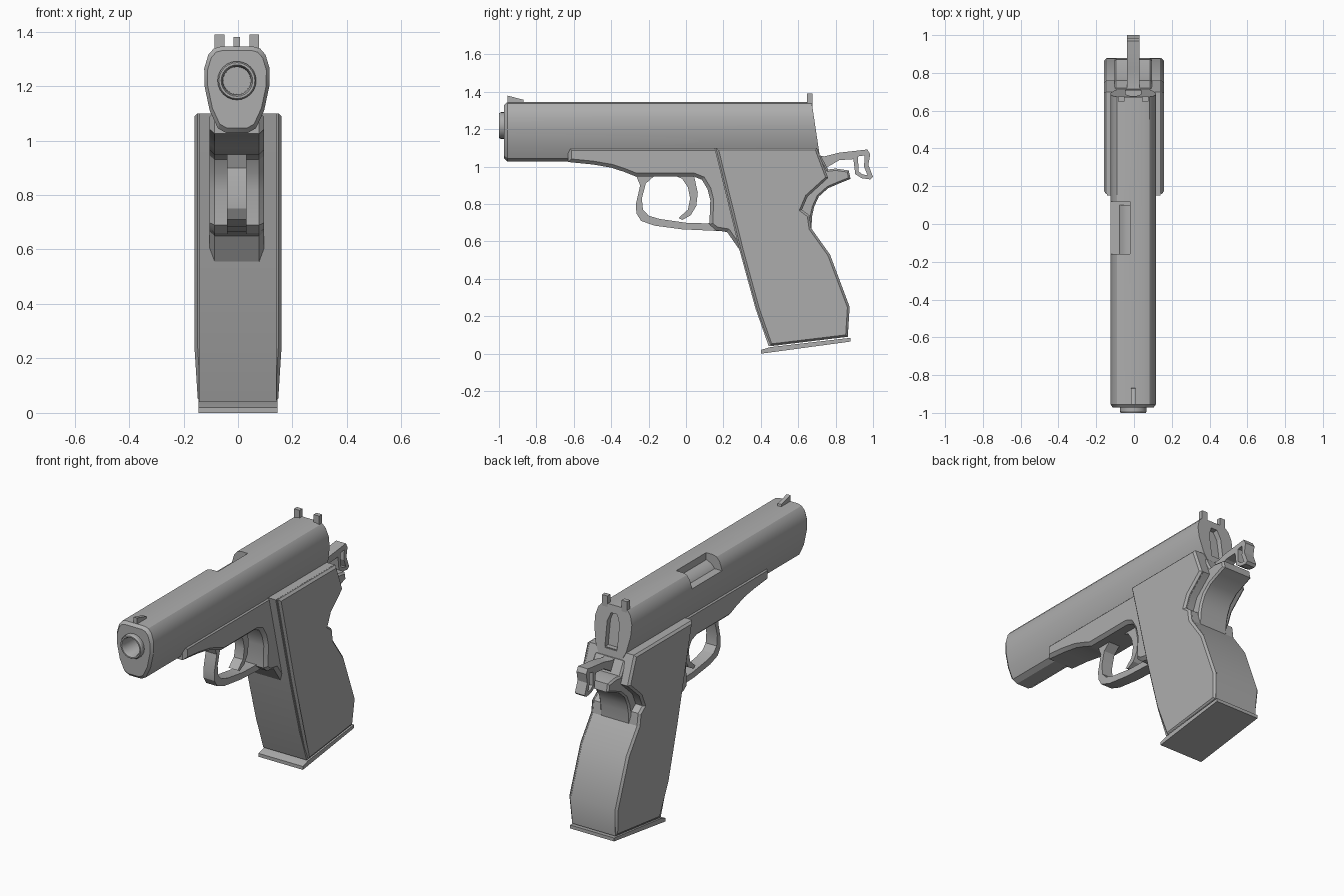
import bpy, bmesh, math
from mathutils import Vector

if "Cube" in bpy.data.objects:
    bpy.data.objects.remove(bpy.data.objects["Cube"])

CX = -0.004  # centre line of the slide and barrel

grey = bpy.data.materials.new("steel grey")
grey.diffuse_color = (0.42, 0.42, 0.42, 1)
grey.use_nodes = True
grey.node_tree.nodes["Principled BSDF"].inputs["Base Color"].default_value = grey.diffuse_color


def finish(name, bm):
    bmesh.ops.recalc_face_normals(bm, faces=bm.faces)
    me = bpy.data.meshes.new(name)
    bm.to_mesh(me)
    bm.free()
    me.materials.append(grey)
    ob = bpy.data.objects.new(name, me)
    bpy.context.collection.objects.link(ob)
    return ob


def loft(name, rings):
    """Skin a stack of equal-length closed rings and cap both ends."""
    bm = bmesh.new()
    loops = [[bm.verts.new(p) for p in r] for r in rings]
    n = len(loops[0])
    for a, b in zip(loops, loops[1:]):
        for i in range(n):
            j = (i + 1) % n
            bm.faces.new((a[i], a[j], b[j], b[i]))
    bm.faces.new(loops[0])
    bm.faces.new(loops[-1])
    return finish(name, bm)


def prism(name, prof, x0, x1, chamfer=0.0):
    """Extrude a (y, z) side profile across x, chamfering the cap edges."""
    bm = bmesh.new()
    a = [bm.verts.new((x0, y, z)) for y, z in prof]
    b = [bm.verts.new((x1, y, z)) for y, z in prof]
    n = len(prof)
    caps = [bm.faces.new(a), bm.faces.new(b)]
    for i in range(n):
        j = (i + 1) % n
        bm.faces.new((a[i], a[j], b[j], b[i]))
    bmesh.ops.recalc_face_normals(bm, faces=bm.faces)
    if chamfer:
        edges = list({e for f in caps for e in f.edges})
        bmesh.ops.bevel(bm, geom=edges, offset=chamfer, segments=1,
                        affect='EDGES', clamp_overlap=True)
    return finish(name, bm)


def box(name, x0, x1, y0, y1, z0, z1):
    return prism(name, [(y0, z0), (y1, z0), (y1, z1), (y0, z1)], x0, x1)


def cut(target, cutter):
    cutter.hide_render = True
    cutter.display_type = 'WIRE'
    m = target.modifiers.new("cut", 'BOOLEAN')
    m.operation = 'DIFFERENCE'
    m.solver = 'EXACT'
    m.object = cutter


def circle(y, r, z=1.22, n=24):
    return [(CX + r * math.cos(2 * math.pi * i / n), y,
             z + r * math.sin(2 * math.pi * i / n)) for i in range(n)]


# slide: tapered cross-section, chamfered nose, slanted rear
half = [(0.04, 1.028), (0.07, 1.045), (0.1, 1.11), (0.119, 1.2),
        (0.12, 1.265), (0.105, 1.315), (0.085, 1.338), (0.06, 1.345)]
section = half + [(-x, z) for x, z in reversed(half)]


def slide_ring(y, s, slant=0.0):
    return [(CX + x * s, y + (1.345 - z) * slant, 1.2 + (z - 1.2) * s)
            for x, z in section]


slide = loft("slide", [slide_ring(-0.972, 0.9), slide_ring(-0.955, 1),
                       slide_ring(0.672, 1, 0.15)])
cut(slide, box("port_cutter", -0.2, -0.02, -0.16, 0.12, 1.265, 1.5))
cut(slide, loft("bore_cutter", [circle(-1.1, 0.06), circle(-0.75, 0.06)]))
# arched recess in the rear of the slide
arch = [(CX - 0.04, 1.1), (CX + 0.04, 1.1), (CX + 0.04, 1.25),
        (CX + 0.02, 1.3), (CX - 0.02, 1.3), (CX - 0.04, 1.25)]
cut(slide, loft("recess_cutter", [[(x, y + (1.345 - z) * 0.15, z) for x, z in arch]
                                  for y in (0.64, 0.8)]))

# barrel tube with open muzzle
loft("barrel", [circle(-0.8, 0.05), circle(-0.985, 0.052), circle(-1.0, 0.058),
                circle(-1.0, 0.066), circle(-0.99, 0.071), circle(-0.8, 0.071)])
loft("chamber", [circle(-0.17, 0.085), circle(0.1, 0.085)])

# sights
prism("front_sight", [(-0.955, 1.33), (-0.955, 1.38), (-0.87, 1.358), (-0.865, 1.33)],
      CX - 0.012, CX + 0.012)
for side in (-1, 1):
    c = CX + side * 0.064
    box("rear_sight_post", c - 0.018, c + 0.018, 0.648, 0.675, 1.32, 1.39)

# frame with dust cover and front strap block
prism("frame", [(-0.63, 1.105), (-0.63, 1.025), (-0.5, 1.012), (-0.4, 0.995),
                (-0.33, 0.972), (-0.27, 0.948), (0.04, 0.948), (0.085, 0.93),
                (0.115, 0.88), (0.13, 0.82), (0.125, 0.69), (0.16, 0.66),
                (0.22, 0.65), (0.29, 0.55), (0.6, 0.6), (0.69, 0.95), (0.705, 1.105)],
      CX - 0.1, CX + 0.1, 0.018)

# trigger guard strip: outer path then inner path
prism("trigger_guard", [(-0.27, 0.96), (-0.245, 0.9), (-0.268, 0.8), (-0.265, 0.75),
                        (-0.24, 0.71), (-0.17, 0.685), (-0.02, 0.665), (0.2, 0.655),
                        (0.2, 0.7), (0.1, 0.697), (0.0, 0.7), (-0.14, 0.72),
                        (-0.2, 0.738), (-0.23, 0.77), (-0.236, 0.83),
                        (-0.215, 0.91), (-0.17, 0.95), (-0.17, 0.97)],
      CX - 0.036, CX + 0.036)

# trigger blade
prism("trigger", [(-0.08, 0.96), (-0.02, 0.935), (0.01, 0.89), (0.022, 0.83),
                  (0.01, 0.77), (-0.04, 0.725), (-0.02, 0.715), (0.025, 0.74),
                  (0.055, 0.79), (0.063, 0.86), (0.05, 0.92), (0.04, 0.96)],
      CX - 0.03, CX + 0.03)

# grip core and side panels share one outline
outline = [(0.16, 1.1), (0.295, 0.55), (0.38, 0.24), (0.45, 0.04), (0.865, 0.09),
           (0.875, 0.25), (0.77, 0.53), (0.67, 0.67), (0.66, 0.74), (0.62, 0.77),
           (0.65, 0.84), (0.76, 0.94), (0.7, 1.1)]
prism("grip_core", [(y - 0.008 if y < 0.5 else y, z) for y, z in outline], -0.143, 0.141)
for side in (-1, 1):
    panel = prism("grip_panel", outline, side * 0.13, side * 0.16, 0.012)
    for v in panel.data.vertices:  # taper toward the heel
        if v.co.z < 0.2:
            v.co.x -= side * 0.012 * min(1, (0.2 - v.co.z) / 0.12)

# magazine base plate
prism("base_plate", [(0.4, 0.0), (0.88, 0.065), (0.88, 0.085), (0.45, 0.035), (0.4, 0.02)],
      -0.145, 0.145)

# rear tang and curved grip safety
prism("grip_safety", [(0.6, 1.06), (0.72, 1.06), (0.76, 0.985), (0.8, 0.99),
                      (0.87, 0.98), (0.88, 0.935), (0.83, 0.915), (0.76, 0.885),
                      (0.71, 0.84), (0.685, 0.785), (0.675, 0.74), (0.67, 0.67), (0.6, 0.67)],
      CX - 0.1, CX + 0.1, 0.01)

# hammer with looped spur
hammer = prism("hammer", [(0.66, 1.07), (0.74, 1.055), (0.82, 1.075), (0.91, 1.085),
                          (0.97, 1.092), (0.985, 1.065), (0.975, 1.01), (1.0, 0.945),
                          (0.985, 0.932), (0.94, 0.938), (0.905, 0.96), (0.895, 1.04),
                          (0.82, 1.035), (0.76, 1.0), (0.72, 0.96), (0.66, 0.98)],
               CX - 0.032, CX + 0.032)
cut(hammer, prism("hammer_cutter", [(0.92, 1.055), (0.955, 1.06), (0.952, 1.0),
                                    (0.97, 0.955), (0.945, 0.958), (0.922, 0.975)], -0.1, 0.1))

# smooth the rounded parts, keep hard edges
bpy.ops.object.select_all(action='DESELECT')
for ob in bpy.data.objects:
    if not ob.hide_render:
        ob.select_set(True)
        bpy.context.view_layer.objects.active = ob
bpy.ops.object.shade_smooth_by_angle(angle=math.radians(25))
